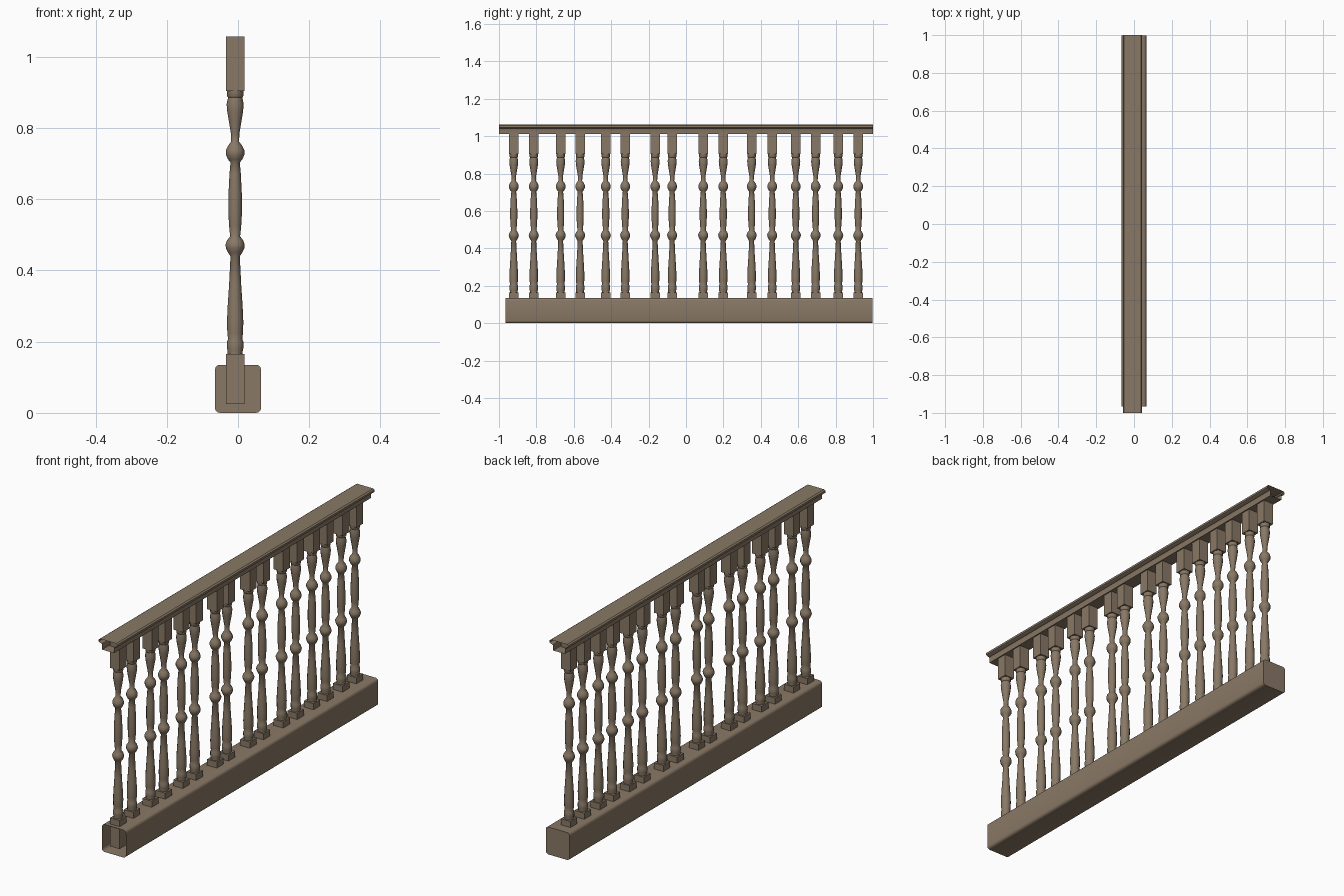
import bpy, bmesh, math

if "Cube" in bpy.data.objects:
    bpy.data.objects.remove(bpy.data.objects["Cube"])

wood = bpy.data.materials.new("brown_wood")
wood.diffuse_color = (0.25, 0.19, 0.133, 1)
wood.use_nodes = True
wood.node_tree.nodes["Principled BSDF"].inputs["Base Color"].default_value = wood.diffuse_color
CX = -0.008  # shared centre line of rail and balusters


def finish(bm, name, angle=35):
    me = bpy.data.meshes.new(name)
    bmesh.ops.recalc_face_normals(bm, faces=bm.faces)
    bm.to_mesh(me)
    bm.free()
    me.materials.append(wood)
    ob = bpy.data.objects.new(name, me)
    bpy.context.collection.objects.link(ob)
    bpy.ops.object.select_all(action='DESELECT')
    ob.select_set(True)
    bpy.context.view_layer.objects.active = ob
    bpy.ops.object.shade_smooth_by_angle(angle=math.radians(angle))
    return ob


def extrude_profile(name, pts, y0, y1, cap_back=False):
    """Tube with a closed (x, z) profile along y, ends open unless capped."""
    bm = bmesh.new()
    a = [bm.verts.new((x, y0, z)) for x, z in pts]
    b = [bm.verts.new((x, y1, z)) for x, z in pts]
    n = len(pts)
    for i in range(n):
        j = (i + 1) % n
        bm.faces.new((a[i], a[j], b[j], b[i]))
    if cap_back:
        bm.faces.new(b)
    return finish(bm, name)


# Base beam: rounded rectangle, open at the front end, closed at the back
W, H, R = 0.065, 0.135, 0.014
base = []
for k, (cx, cz) in enumerate([(W - R, H - R), (R - W, H - R), (R - W, R), (W - R, R)]):
    for s in range(4):
        t = math.radians(90 * k + 30 * s)
        base.append((cx + R * math.cos(t), cz + R * math.sin(t)))
extrude_profile("base_beam", base, -0.966, 0.998, cap_back=True)

# Handrail: wide cap over a narrower moulding, hollow with open ends
half = [(0.044, 1.062), (0.051, 1.057), (0.051, 1.047), (0.044, 1.043),
        (0.034, 1.040), (0.032, 1.034), (0.032, 1.012)]
rail = [(CX + x, z) for x, z in half] + [(CX - x, z) for x, z in reversed(half)]
extrude_profile("handrail", rail, -1, 1)

# Baluster: square blocks at both ends, turned shaft between (radius, height)
shaft = [(0.021, 0.165), (0.021, 0.172), (0.023, 0.182), (0.023, 0.200), (0.020, 0.207),
         (0.022, 0.225), (0.023, 0.255), (0.021, 0.300), (0.017, 0.360), (0.013, 0.440),
         (0.020, 0.450), (0.026, 0.463), (0.027, 0.472), (0.023, 0.484), (0.014, 0.496),
         (0.017, 0.525), (0.019, 0.560), (0.019, 0.610), (0.016, 0.670), (0.013, 0.703),
         (0.020, 0.712), (0.026, 0.725), (0.026, 0.737), (0.020, 0.750), (0.011, 0.762),
         (0.012, 0.785), (0.017, 0.815), (0.022, 0.845), (0.024, 0.867), (0.020, 0.886),
         (0.023, 0.890), (0.023, 0.904)]
SIDES = 12


def block(bm, z0, z1, h=0.026):
    res = bmesh.ops.create_cube(bm, size=1)
    for v in res["verts"]:
        v.co = (v.co.x * 2 * h, v.co.y * 2 * h, z0 if v.co.z < 0 else z1)


bm = bmesh.new()
block(bm, 0.025, 0.165)
block(bm, 0.904, 1.057)
rings = [[bm.verts.new((r * math.cos(2 * math.pi * i / SIDES),
                        r * math.sin(2 * math.pi * i / SIDES), z))
          for i in range(SIDES)] for r, z in shaft]
for lo, hi in zip(rings, rings[1:]):
    for i in range(SIDES):
        j = (i + 1) % SIDES
        bm.faces.new((lo[i], lo[j], hi[j], hi[i]))
first = finish(bm, "baluster", 45)

# Row of balusters at their uneven spacing
ys = [-0.921, -0.814, -0.67, -0.566, -0.429, -0.325, -0.165, -0.074,
      0.092, 0.199, 0.351, 0.461, 0.587, 0.693, 0.814, 0.921]
for i, y in enumerate(ys):
    ob = first if i == 0 else first.copy()
    if i:
        ob.name = f"baluster_{i + 1}"
        bpy.context.collection.objects.link(ob)
    ob.location = (CX, y, 0)
